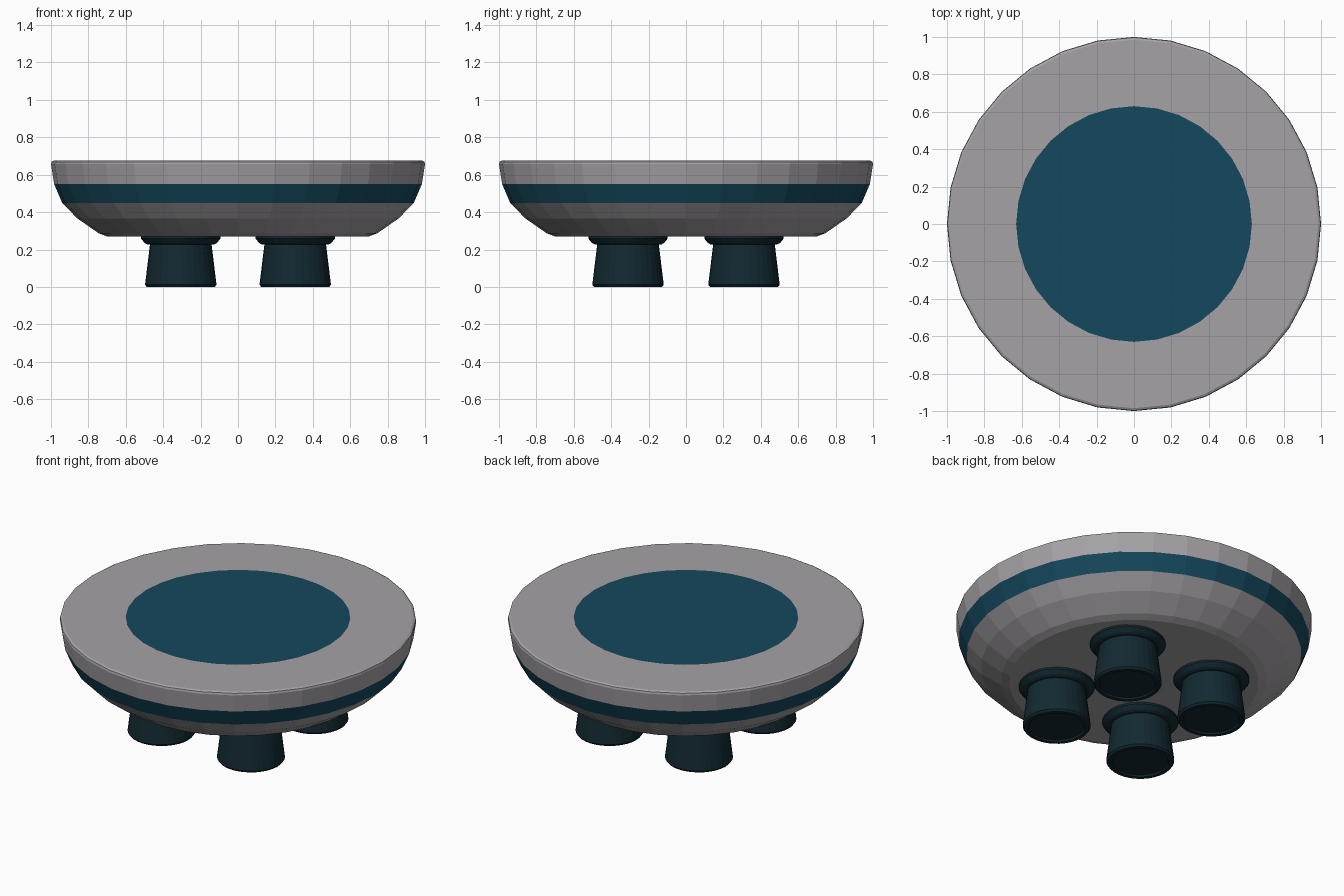
import bpy, bmesh, math

if "Cube" in bpy.data.objects:
    bpy.data.objects.remove(bpy.data.objects["Cube"])

SIDES = 32


def material(name, rgb):
    mat = bpy.data.materials.new(name)
    mat.diffuse_color = (*rgb, 1.0)
    mat.use_nodes = True
    mat.node_tree.nodes["Principled BSDF"].inputs["Base Color"].default_value = mat.diffuse_color
    return mat


grey = material("shell_grey", (0.38, 0.36, 0.38))
teal = material("teal", (0.007, 0.065, 0.11))
dark = material("dark_teal", (0.006, 0.022, 0.03))


def lathe(name, profile, mats, bands=None, location=(0, 0, 0)):
    """Revolve (radius, z) points from bottom centre to top centre."""
    bm = bmesh.new()
    rings = []
    for r, z in profile:
        if r == 0:
            rings.append([bm.verts.new((0, 0, z))] * SIDES)
        else:
            rings.append([bm.verts.new((r * math.cos(2 * math.pi * i / SIDES),
                                        r * math.sin(2 * math.pi * i / SIDES), z))
                          for i in range(SIDES)])
    for k, (a, b) in enumerate(zip(rings, rings[1:])):
        for i in range(SIDES):
            j = (i + 1) % SIDES
            corners = list(dict.fromkeys((a[i], a[j], b[j], b[i])))
            face = bm.faces.new(corners)
            face.material_index = bands[k] if bands else 0
    bmesh.ops.recalc_face_normals(bm, faces=bm.faces[:])
    mesh = bpy.data.meshes.new(name)
    bm.to_mesh(mesh)
    bm.free()
    for m in mats:
        mesh.materials.append(m)
    obj = bpy.data.objects.new(name, mesh)
    obj.location = location
    bpy.context.collection.objects.link(obj)
    return obj


# Round shell with a coloured side stripe and top pad
shell = [(0, 0.27), (0.70, 0.27), (0.745, 0.287), (0.86, 0.367), (0.94, 0.45),
         (0.983, 0.55), (1.0, 0.657), (0.997, 0.669), (0.985, 0.675),
         (0.63, 0.675), (0, 0.675)]
lathe("round_shell", shell, [grey, teal], [0, 0, 0, 0, 1, 0, 0, 0, 0, 1])

# Four flared feet, each with a collar where it meets the shell
foot = [(0, 0.01), (0.155, 0.01), (0.16, 0), (0.182, 0), (0.191, 0.012),
        (0.165, 0.225), (0.165, 0.265), (0, 0.265)]
collar = [(0, 0.228), (0.18, 0.228), (0.193, 0.235), (0.212, 0.258),
          (0.212, 0.272), (0, 0.272)]
for side, sx in (("left", -1), ("right", 1)):
    for end, sy in (("front", -1), ("back", 1)):
        spot = (0.306 * sx, 0.31 * sy, 0)
        lathe(f"{end}_{side}_foot", foot, [dark], location=spot)
        lathe(f"{end}_{side}_collar", collar, [dark], location=spot)
